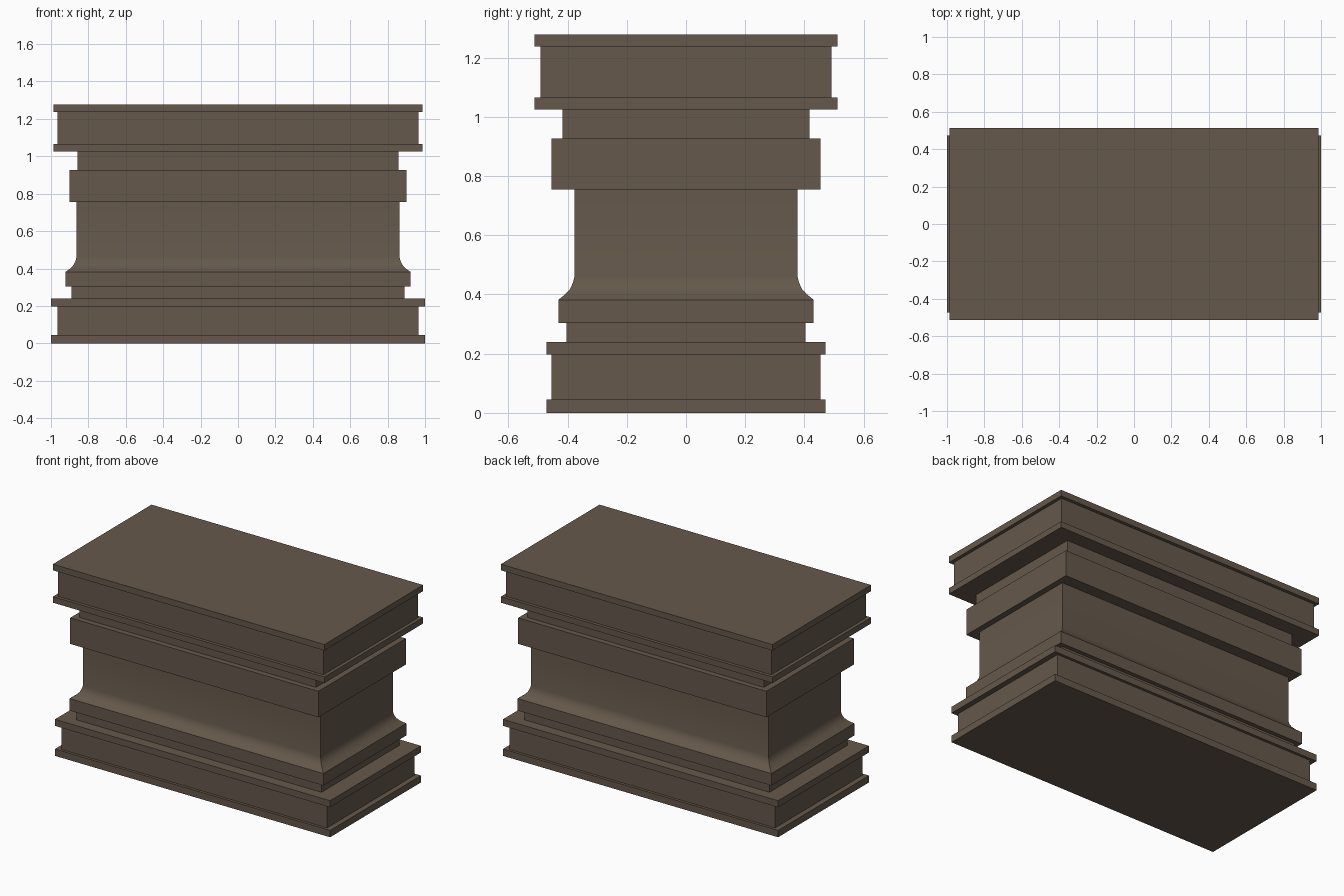
import bpy, bmesh, math

if "Cube" in bpy.data.objects:
    bpy.data.objects.remove(bpy.data.objects["Cube"])

stone = bpy.data.materials.new("brown_stone")
stone.diffuse_color = (0.13, 0.098, 0.07, 1)
stone.use_nodes = True
stone.node_tree.nodes["Principled BSDF"].inputs["Base Color"].default_value = stone.diffuse_color


def moulding(name, profile, cap_bottom=False, cap_top=False):
    """Skin rectangular rings given as (half_x, half_y, z)."""
    bm = bmesh.new()
    rings = [[bm.verts.new((sx * x, sy * y, z))
              for sx, sy in ((-1, -1), (1, -1), (1, 1), (-1, 1))]
             for x, y, z in profile]
    for a, b in zip(rings, rings[1:]):
        for i in range(4):
            j = (i + 1) % 4
            bm.faces.new((a[i], a[j], b[j], b[i]))
    if cap_bottom:
        bm.faces.new(rings[0][::-1])
    if cap_top:
        bm.faces.new(rings[-1])
    mesh = bpy.data.meshes.new(name)
    bm.to_mesh(mesh)
    bm.free()
    mesh.materials.append(stone)
    ob = bpy.data.objects.new(name, mesh)
    bpy.context.collection.objects.link(ob)
    bpy.ops.object.select_all(action='DESELECT')
    ob.select_set(True)
    bpy.context.view_layer.objects.active = ob
    bpy.ops.object.shade_smooth_by_angle(angle=math.radians(32))


def steps(*bands):
    """Square-edged bands (half_x, half_y, z_low, z_high) as a profile."""
    return [(x, y, z) for x, y, lo, hi in bands for z in (lo, hi)]


SHAFT = (0.864, 0.377)

# stepped plinth with two lips
moulding("base_plinth", steps(
    (1.0, 0.472, 0.0, 0.045),
    (0.965, 0.454, 0.045, 0.197),
    (1.0, 0.472, 0.197, 0.24),
    (0.89, 0.404, 0.24, 0.303)), cap_bottom=True)

# shaft with a concave flare at its foot
flare = [(SHAFT[0] + 0.058 * t, SHAFT[1] + 0.054 * t, z)
         for t, z in ((1, 0.382), (0.58, 0.40), (0.25, 0.42), (0.09, 0.44), (0, 0.46))]
moulding("shaft", [(0.89, 0.404, 0.303), (0.922, 0.431, 0.303)] + flare
         + [(*SHAFT, 0.755)])

# band, neck and lipped top slab
moulding("capital", [(*SHAFT, 0.755)] + steps(
    (0.902, 0.454, 0.755, 0.926),
    (0.859, 0.417, 0.926, 1.025),
    (0.987, 0.512, 1.025, 1.065),
    (0.965, 0.491, 1.065, 1.238),
    (0.987, 0.512, 1.238, 1.278)), cap_top=True)
